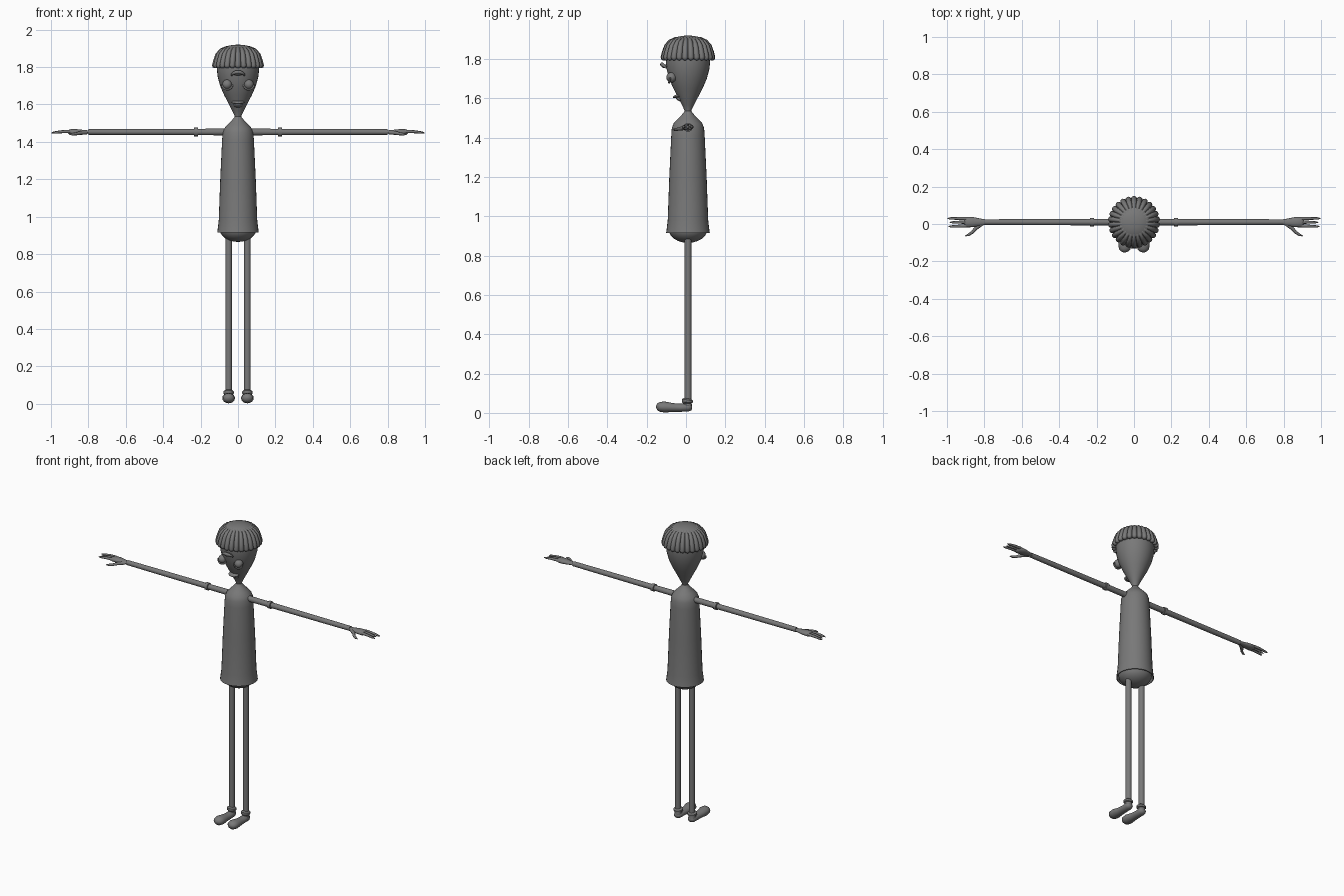
import bpy, bmesh, math
from mathutils import Vector, Matrix

cube = bpy.data.objects.get("Cube")
if cube:
    bpy.data.objects.remove(cube)

grey = bpy.data.materials.new("mid grey")
grey.use_nodes = True
colour = (0.19, 0.19, 0.19, 1)
grey.diffuse_color = colour
grey.node_tree.nodes["Principled BSDF"].inputs["Base Color"].default_value = colour

CY = 0.01  # depth of the body axis
X, Y, Z = Vector((1, 0, 0)), Vector((0, 1, 0)), Vector((0, 0, 1))


def finish(name, bm, angle=50):
    bmesh.ops.recalc_face_normals(bm, faces=bm.faces)
    mesh = bpy.data.meshes.new(name)
    bm.to_mesh(mesh)
    bm.free()
    mesh.materials.append(grey)
    obj = bpy.data.objects.new(name, mesh)
    bpy.context.collection.objects.link(obj)
    bpy.ops.object.select_all(action="DESELECT")
    obj.select_set(True)
    bpy.context.view_layer.objects.active = obj
    bpy.ops.object.shade_smooth_by_angle(angle=math.radians(angle))
    return obj


def tube(name, points, ref=X, axis=None, sides=16, flat=1.0):
    """Round sweep through (x, y, z, radius) points; flat squashes it across ref."""
    bm = bmesh.new()
    pos = [Vector(p[:3]) for p in points]
    rings = []
    for i, p in enumerate(points):
        t = axis or (pos[min(i + 1, len(pos) - 1)] - pos[max(i - 1, 0)]).normalized()
        v = t.cross(ref).normalized()
        u = v.cross(t)
        ring = []
        for k in range(sides):
            a = math.tau * k / sides
            ring.append(bm.verts.new(pos[i] + p[3] * (u * math.cos(a) + v * math.sin(a) * flat)))
        rings.append(ring)
    for a, b in zip(rings, rings[1:]):
        for k in range(sides):
            n = (k + 1) % sides
            bm.faces.new((a[k], a[n], b[n], b[k]))
    bm.faces.new(rings[0])
    bm.faces.new(rings[-1])
    return finish(name, bm)


def lathe(name, profile, sides=32):
    return tube(name, [(0, CY, z, r) for r, z in profile], axis=Z, sides=sides)


def ball(name, centre, size, tilt=0):
    bm = bmesh.new()
    m = Matrix.Translation(centre) @ Matrix.Rotation(tilt, 4, "X") @ Matrix.Diagonal((*size, 1))
    bmesh.ops.create_uvsphere(bm, u_segments=20, v_segments=12, radius=1, matrix=m)
    return finish(name, bm)


# Torso with a flared, hollow hem, and the hips inside it
lathe("tunic", [(0.09, 0.96), (0.103, 0.94), (0.107, 0.915), (0.111, 0.916), (0.109, 0.93),
                (0.103, 0.98), (0.095, 1.2), (0.085, 1.41), (0.082, 1.45), (0.073, 1.473),
                (0.055, 1.493), (0.033, 1.515), (0.017, 1.535), (0.014, 1.55)])
ball("hips", (0, CY, 0.935), (0.099, 0.099, 0.07))

# Head tapering down to the neck
lathe("head", [(0.014, 1.52), (0.018, 1.54), (0.03, 1.565), (0.048, 1.6), (0.074, 1.65),
               (0.096, 1.7), (0.109, 1.75), (0.114, 1.8), (0.108, 1.85), (0.08, 1.89), (0.02, 1.905)])

# Hair: a smooth crown with a ring of drooping strands
lathe("hair_crown", [(0.115, 1.8), (0.124, 1.81), (0.117, 1.85), (0.1, 1.887),
                     (0.07, 1.91), (0.03, 1.918), (0.004, 1.92)])
strand = tube("hair_strand", [(0, -0.035, 1.905, 0.004), (0, -0.065, 1.903, 0.009), (0, -0.09, 1.889, 0.012),
                              (0, -0.108, 1.866, 0.014), (0, -0.118, 1.835, 0.015),
                              (0, -0.124, 1.808, 0.016), (0, -0.125, 1.798, 0.012),
                              (0, -0.125, 1.794, 0.004)], sides=10)
STRANDS = 26
for i in range(STRANDS):
    lock = strand if i == 0 else strand.copy()
    if i:
        bpy.context.collection.objects.link(lock)
    lock.location.y = CY
    lock.rotation_euler.z = math.tau * i / STRANDS

# Arched nose and pointed lips
arch = []
for i in range(9):
    a = math.pi * i / 8
    arch.append((-0.034 * math.cos(a), -0.1 - 0.022 * math.sin(a),
                 1.755 + 0.018 * math.sin(a), 0.004 + 0.006 * math.sin(a)))
tube("nose", arch, ref=Y, sides=10)
ball("nose_bridge", (0, -0.1, 1.765), (0.026, 0.024, 0.009), 0.2)
ball("upper_lip", (0, -0.042, 1.612), (0.034, 0.026, 0.009), 0.25)
ball("lower_lip", (0, -0.032, 1.596), (0.024, 0.022, 0.01), -0.5)

for side, s in (("left", 1), ("right", -1)):
    # Bulging eye with a heavy lower lid
    ball(side + "_eye", (0.058 * s, -0.074, 1.707), (0.026, 0.026, 0.026))
    lid = []
    for i in range(9):
        a = math.pi * (1 + i / 8)
        lid.append(((0.058 + 0.028 * math.cos(a)) * s, -0.08 + 0.006 * math.sin(a),
                    1.706 + 0.026 * math.sin(a), 0.005))
    tube(side + "_lower_lid", lid, ref=Y, sides=8)

    # Arm, sleeve cuff and wrist
    tube(side + "_arm", [(x * s, CY, 1.453, r) for x, r in
                         ((0.04, 0.018), (0.22, 0.017), (0.6, 0.016), (0.8, 0.015))], ref=Z)
    tube(side + "_cuff", [(x * s, CY, 1.453, r) for x, r in
                          ((0.212, 0.014), (0.215, 0.023), (0.234, 0.023), (0.237, 0.014))], ref=Z)
    tube(side + "_palm", [(x * s, y, 1.453, r) for x, y, r in
                          ((0.79, CY, 0.014), (0.82, CY, 0.019), (0.86, CY, 0.027),
                           (0.895, CY, 0.028), (0.91, CY, 0.015))], ref=Z, flat=1.0).scale.z = 1
    # Three tapered fingers and a thumb
    for label, y0, y1, tip in (("index", -0.01, -0.013, 0.992), ("middle", 0.01, 0.009, 0.985),
                               ("ring", 0.029, 0.03, 0.998)):
        mid = (0.88 + tip) / 2
        tube(side + "_" + label + "_finger",
             [(0.86 * s, (y0 + CY) / 2, 1.453, 0.008), (0.9 * s, y0, 1.456, 0.009),
              (mid * s, (y0 + y1) / 2, 1.455, 0.008), ((tip - 0.015) * s, y1, 1.45, 0.006),
              (tip * s, y1, 1.448, 0.002)], ref=Z, sides=8)
    tube(side + "_thumb", [(0.81 * s, 0.002, 1.45, 0.01), (0.845 * s, -0.022, 1.447, 0.01),
                           (0.865 * s, -0.045, 1.443, 0.008), (0.885 * s, -0.058, 1.441, 0.007),
                           (0.902 * s, -0.064, 1.44, 0.002)], ref=Z, sides=8)

    # Leg, ankle cuff and shoe
    x = 0.05 * s
    tube(side + "_leg", [(x, CY, 0.04, 0.018), (x, CY, 0.92, 0.018)])
    tube(side + "_ankle_cuff", [(x, 0.006, 0.048, 0.02), (x, 0.006, 0.054, 0.028),
                                (x, 0.008, 0.066, 0.028), (x, 0.009, 0.073, 0.019)])
    tube(side + "_shoe", [(x, y, z, r) for y, z, r in
                          ((0.031, 0.027, 0.006), (0.027, 0.027, 0.018), (0.012, 0.028, 0.026),
                           (-0.03, 0.026, 0.025), (-0.07, 0.027, 0.028), (-0.11, 0.03, 0.034),
                           (-0.135, 0.031, 0.03), (-0.147, 0.032, 0.019), (-0.152, 0.032, 0.005))],
         flat=0.82)
    ball(side + "_heel", (x, 0.008, 0.04), (0.022, 0.022, 0.025))

# Flatten the palms about their own mid height
for side in ("left", "right"):
    palm = bpy.data.objects[side + "_palm"]
    for v in palm.data.vertices:
        v.co.z = 1.453 + (v.co.z - 1.453) * 0.55
